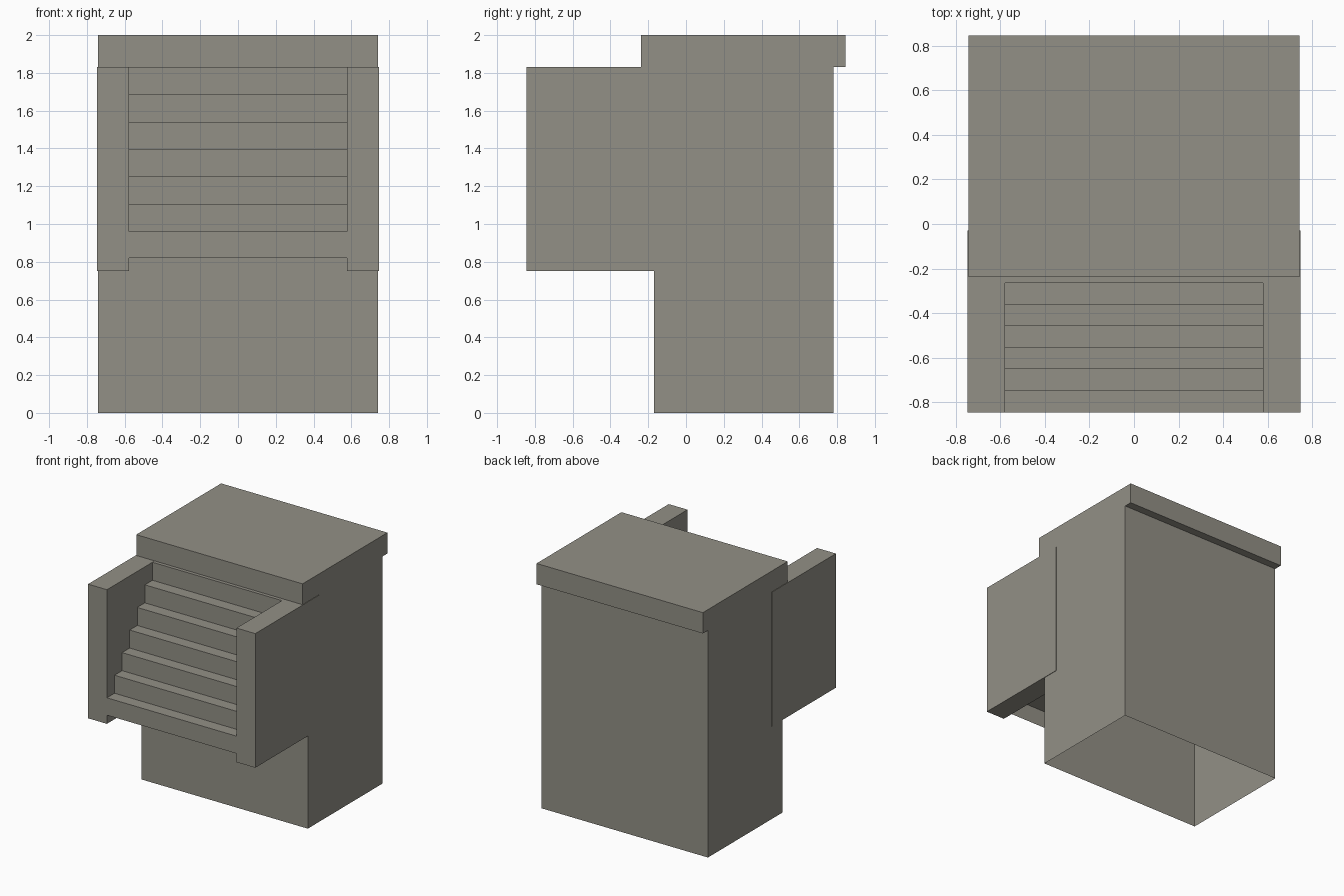
import bpy

if "Cube" in bpy.data.objects:
    bpy.data.objects.remove(bpy.data.objects["Cube"])

stone = bpy.data.materials.new("warm grey stone")
stone.diffuse_color = (0.29, 0.28, 0.24, 1)
stone.use_nodes = True
stone.node_tree.nodes["Principled BSDF"].inputs["Base Color"].default_value = stone.diffuse_color


def add_mesh(name, verts, faces):
    mesh = bpy.data.meshes.new(name)
    mesh.from_pydata(verts, [], faces)
    mesh.materials.append(stone)
    obj = bpy.data.objects.new(name, mesh)
    bpy.context.collection.objects.link(obj)
    return obj


def box(name, x, y, z, skip=()):
    """Box from (min, max) ranges; skip leaves out named faces."""
    verts = [(a, b, c) for c in z for b in y for a in x]
    sides = {"bottom": (0, 2, 3, 1), "top": (4, 5, 7, 6), "front": (0, 1, 5, 4),
             "back": (2, 6, 7, 3), "left": (0, 4, 6, 2), "right": (1, 3, 7, 5)}
    return add_mesh(name, verts, [f for k, f in sides.items() if k not in skip])


W = 0.742            # half width of the tower
RAIL_IN, RAIL_OUT = 0.578, 0.746
FRONT = -0.845

# Hollow tower body, open at the bottom; the slab closes its top
box("tower_body", (-W, W), (-0.17, 0.78), (0, 1.832), skip=("bottom", "top"))

# Overhanging top slab
box("top_slab", (-W, W), (-0.237, 0.845), (1.832, 2.0))

# Side walls of the staircase
for side, name in ((-1, "left_stair_wall"), (1, "right_stair_wall")):
    x = sorted((side * RAIL_IN, side * RAIL_OUT))
    box(name, x, (FRONT, -0.03), (0.75, 1.832))

# Stair flight: stepped profile, flat underside, swept across the width
STEPS, RUN, RISE, BASE = 7, 0.0967, 0.1453, 0.96
profile = [(FRONT, 0.82)]
for i in range(STEPS):
    z = BASE + i * RISE
    profile.append((FRONT + i * RUN, z))
    profile.append((FRONT + (i + 1) * RUN if i < STEPS - 1 else -0.17, z))
verts = [(x, y, z) for x in (-RAIL_IN, RAIL_IN) for y, z in profile]
n = len(profile)
faces = [(i, i + n, i + n + 1, i + 1) for i in range(n - 1)]
# Underside runs back from the top of the first riser to the tower
verts += [(-RAIL_IN, -0.17, BASE), (RAIL_IN, -0.17, BASE)]
faces.append((2, n + 2, 2 * n + 1, 2 * n))
add_mesh("stair_flight", verts, faces)
